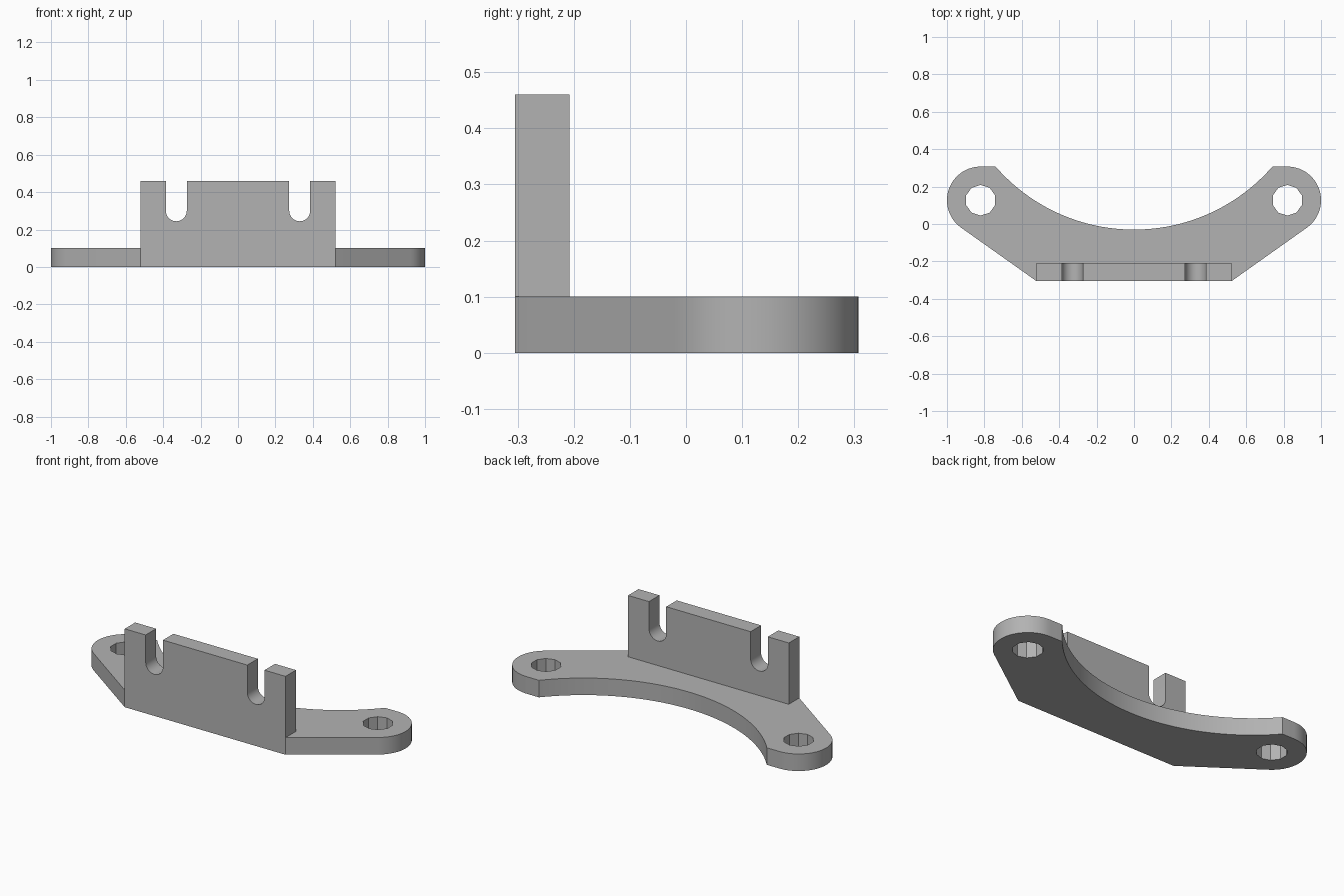
import bpy, bmesh
from math import sin, cos, asin, atan2, hypot, pi, radians
from mathutils import Matrix

cube = bpy.data.objects.get("Cube")
if cube:
    bpy.data.objects.remove(cube)

grey = bpy.data.materials.new("plain grey")
grey.use_nodes = True
colour = (0.45, 0.45, 0.45, 1)
grey.diffuse_color = colour
grey.node_tree.nodes["Principled BSDF"].inputs["Base Color"].default_value = colour


def arc(cx, cy, r, start, end, steps):
    return [(cx + r * cos(start + (end - start) * i / steps),
             cy + r * sin(start + (end - start) * i / steps)) for i in range(steps + 1)]


def plate(name, loops, thickness, matrix):
    """Solid plate from an outline and optional hole loops, centred on its thickness."""
    curve = bpy.data.curves.new(name, "CURVE")
    curve.dimensions = "2D"
    curve.fill_mode = "BOTH"
    curve.extrude = thickness / 2
    for pts in loops:
        spline = curve.splines.new("POLY")
        spline.points.add(len(pts) - 1)
        for p, (x, y) in zip(spline.points, pts):
            p.co = (x, y, 0, 1)
        spline.use_cyclic_u = True
    temp = bpy.data.objects.new(name + "_outline", curve)
    bpy.context.collection.objects.link(temp)
    deps = bpy.context.evaluated_depsgraph_get()
    mesh = bpy.data.meshes.new_from_object(temp.evaluated_get(deps))
    bpy.data.objects.remove(temp)
    bm = bmesh.new()
    bm.from_mesh(mesh)
    bmesh.ops.remove_doubles(bm, verts=bm.verts, dist=1e-4)
    # Merge the filled triangles back into flat faces
    bmesh.ops.dissolve_limit(bm, angle_limit=radians(0.5), verts=bm.verts, edges=bm.edges)
    bm.transform(matrix)
    bmesh.ops.recalc_face_normals(bm, faces=bm.faces)
    bm.to_mesh(mesh)
    bm.free()
    mesh.name = name
    mesh.materials.clear()
    mesh.materials.append(grey)
    obj = bpy.data.objects.new(name, mesh)
    bpy.context.collection.objects.link(obj)
    bpy.ops.object.select_all(action="DESELECT")
    obj.select_set(True)
    bpy.context.view_layer.objects.active = obj
    bpy.ops.object.shade_smooth_by_angle(angle=radians(30))
    return obj


def mirrored(half):
    return half + [(-x, y) for x, y in reversed(half)]


# Base plate: straight front, rounded ears, concave back edge
front, half_width, thick = -0.305, 0.522, 0.1
ear_x, ear_y, ear_r = 0.82, 0.127, 0.18
tip_x, tip_y, dip_y = 0.74, ear_y + ear_r, -0.03

dx, dy = ear_x - half_width, ear_y - front
tangent = atan2(dy, dx) - asin(ear_r / hypot(dx, dy))
ear = arc(ear_x, ear_y, ear_r, tangent - pi / 2, pi / 2, 28)

rise = tip_y - dip_y
big_r = (tip_x ** 2 + rise ** 2) / (2 * rise)
spread = asin(tip_x / big_r)
back = arc(0, dip_y + big_r, big_r, spread - pi / 2, -spread - pi / 2, 48)

right_side = [(half_width, front)] + ear
left_side = [(-x, y) for x, y in reversed(right_side)]
outline = right_side + back + left_side
holes = [arc(s * ear_x, ear_y, 0.082, pi / 2, pi / 2 + 1.8 * pi, 9) for s in (1, -1)]
plate("base_plate", [outline] + holes, thick, Matrix.Translation((0, 0, thick / 2)))

# Upright wall with two round-bottomed slots open at the top
top, wall_depth = 0.46, 0.097
slot_x, slot_r, slot_z = 0.33, 0.056, 0.3
slot = arc(slot_x, slot_z, slot_r, 0, -pi, 16)
half = ([(half_width, thick), (half_width, top), (slot_x + slot_r, top)]
        + slot + [(slot_x - slot_r, top)])
stand = Matrix.Translation((0, front + wall_depth / 2, 0)) @ Matrix.Rotation(pi / 2, 4, "X")
plate("upright_wall", [mirrored(half)], wall_depth, stand)
